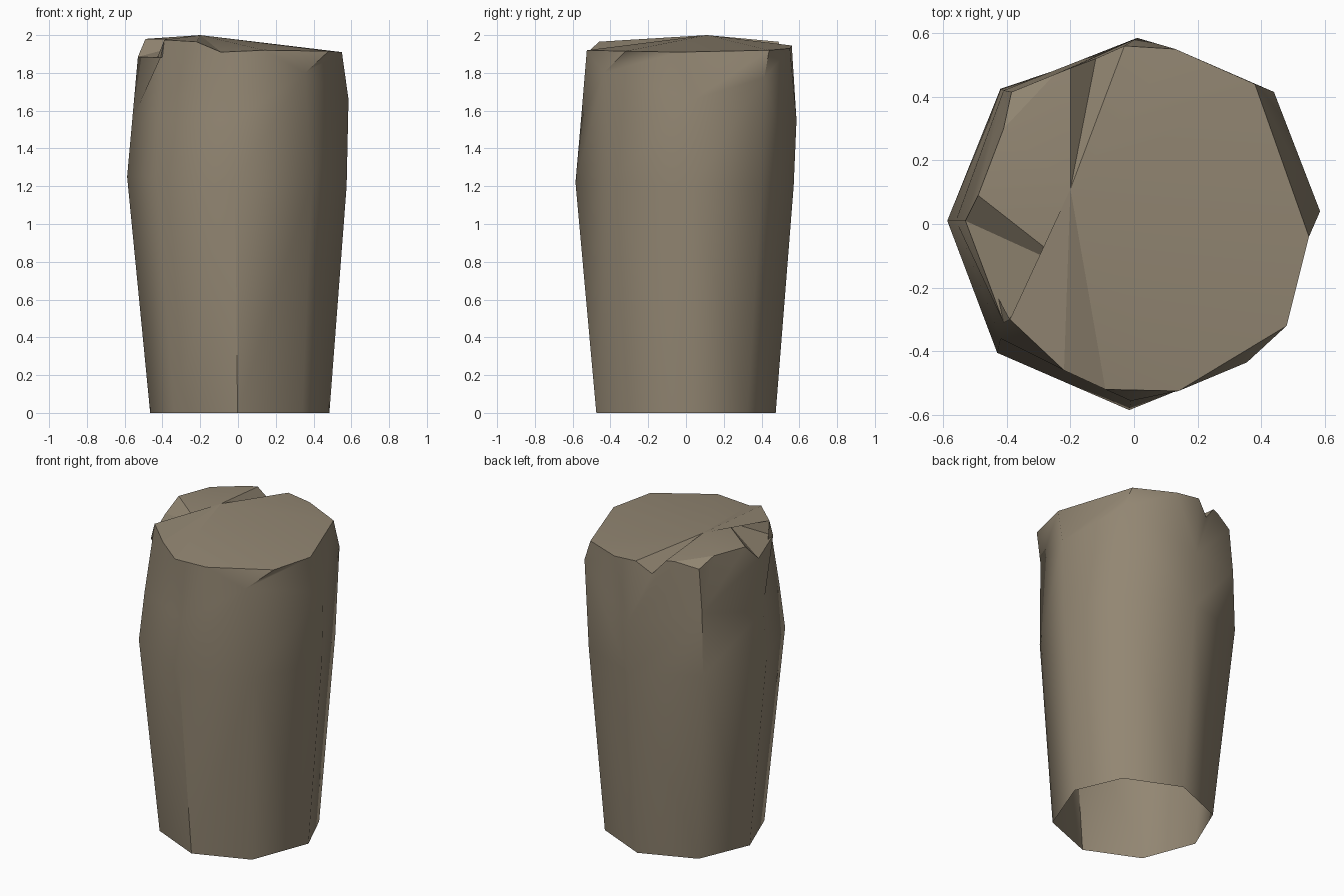
import bpy, bmesh, math

if "Cube" in bpy.data.objects:
    bpy.data.objects.remove(bpy.data.objects["Cube"])

stone = bpy.data.materials.new("weathered_stone")
stone.diffuse_color = (0.29, 0.24, 0.17, 1)
stone.use_nodes = True
stone.node_tree.nodes["Principled BSDF"].inputs["Base Color"].default_value = stone.diffuse_color

bm = bmesh.new()


def ring(points):
    return [bm.verts.new(p) for p in points]


def angle(v):
    return math.atan2(v.co.y, v.co.x) % math.tau


def bridge(low, up):
    """Join two closed loops of any length, stepping round by angle."""
    low, up = sorted(low, key=angle), sorted(up, key=angle)
    i = j = 0
    while i < len(low) or j < len(up):
        a, b = low[i % len(low)], up[j % len(up)]
        na, nb = low[(i + 1) % len(low)], up[(j + 1) % len(up)]
        next_a = angle(na) + math.tau * ((i + 1) // len(low))
        next_b = angle(nb) + math.tau * ((j + 1) // len(up))
        if j >= len(up) or (i < len(low) and next_a <= next_b):
            bm.faces.new((a, na, b))
            i += 1
        else:
            bm.faces.new((a, nb, b))
            j += 1


# Wall rings: open foot, bulging middle, uneven shoulder
degrees = (4, 43, 89, 135, 179, 223, 268.5, 314)
foot = ring([(0.01 + 0.475 * math.cos(math.radians(d)),
              0.475 * math.sin(math.radians(d)), 0) for d in degrees])
middle = ring([(0.575, 0.04, 1.2), (0.42, 0.4, 1.2), (0.01, 0.57, 1.2), (-0.42, 0.425, 1.25),
               (-0.587, 0.01, 1.25), (-0.43, -0.405, 1.25), (-0.015, -0.585, 1.22), (0.39, -0.4, 1.22)])
shoulder = ring([(0.585, 0.04, 1.66), (0.44, 0.415, 1.775), (0.01, 0.585, 1.55), (-0.41, 0.42, 1.65),
                 (-0.56, 0.01, 1.55), (-0.42, -0.36, 1.55), (-0.01, -0.556, 1.55), (0.355, -0.435, 1.8)])

# Broken rim, anticlockwise from the right
rim = ring([(0.38, 0.44, 1.92), (0.13, 0.55, 1.93), (-0.03, 0.56, 1.945),
            (-0.12, 0.52, 1.87),                                   # crack bottom
            (-0.2, 0.49, 1.965), (-0.25, 0.47, 1.965), (-0.385, 0.415, 1.93),
            (-0.41, 0.3, 1.98), (-0.49, 0.09, 1.98),
            (-0.53, 0.01, 1.885), (-0.41, -0.31, 1.88),            # left chip
            (-0.39, -0.3, 1.975), (-0.22, -0.46, 1.965), (-0.09, -0.52, 1.91),
            (0.14, -0.525, 1.92), (0.48, -0.32, 1.915), (0.55, -0.04, 1.91)])
for a, b in zip((foot, middle, shoulder), (middle, shoulder, rim)):
    bridge(a, b)

# Sloping top: fan from the peak, with crack, bevelled corner and chip
peak, chip = ring([(-0.2, 0.11, 2.0), (-0.19, -0.145, 1.975)])
for k, v in enumerate(rim):
    if k in (5, 6, 8, 9, 10):
        continue
    bm.faces.new((peak, v, rim[(k + 1) % len(rim)]))
bm.faces.new((rim[5], rim[6], rim[7]))
bm.faces.new((peak, rim[5], rim[7]))
bm.faces.new((peak, rim[8], chip))
bm.faces.new((peak, chip, rim[11]))
bm.faces.new((chip, rim[8], rim[9]))
bm.faces.new((chip, rim[9], rim[10]))
bm.faces.new((chip, rim[10], rim[11]))
bmesh.ops.recalc_face_normals(bm, faces=bm.faces[:])

mesh = bpy.data.meshes.new("stone_pillar")
bm.to_mesh(mesh)
bm.free()
mesh.materials.append(stone)
pillar = bpy.data.objects.new("stone_pillar", mesh)
bpy.context.collection.objects.link(pillar)
bpy.context.view_layer.objects.active = pillar
pillar.select_set(True)
bpy.ops.object.shade_smooth_by_angle(angle=math.radians(48))
# Crisp edges round the broken top and its crack
for e in mesh.edges:
    if all(mesh.vertices[i].co.z > 1.84 for i in e.vertices):
        faces = [p for p in mesh.polygons if set(e.vertices) <= set(p.vertices)]
        if len(faces) == 2 and faces[0].normal.angle(faces[1].normal) > math.radians(20):
            e.use_edge_sharp = True
